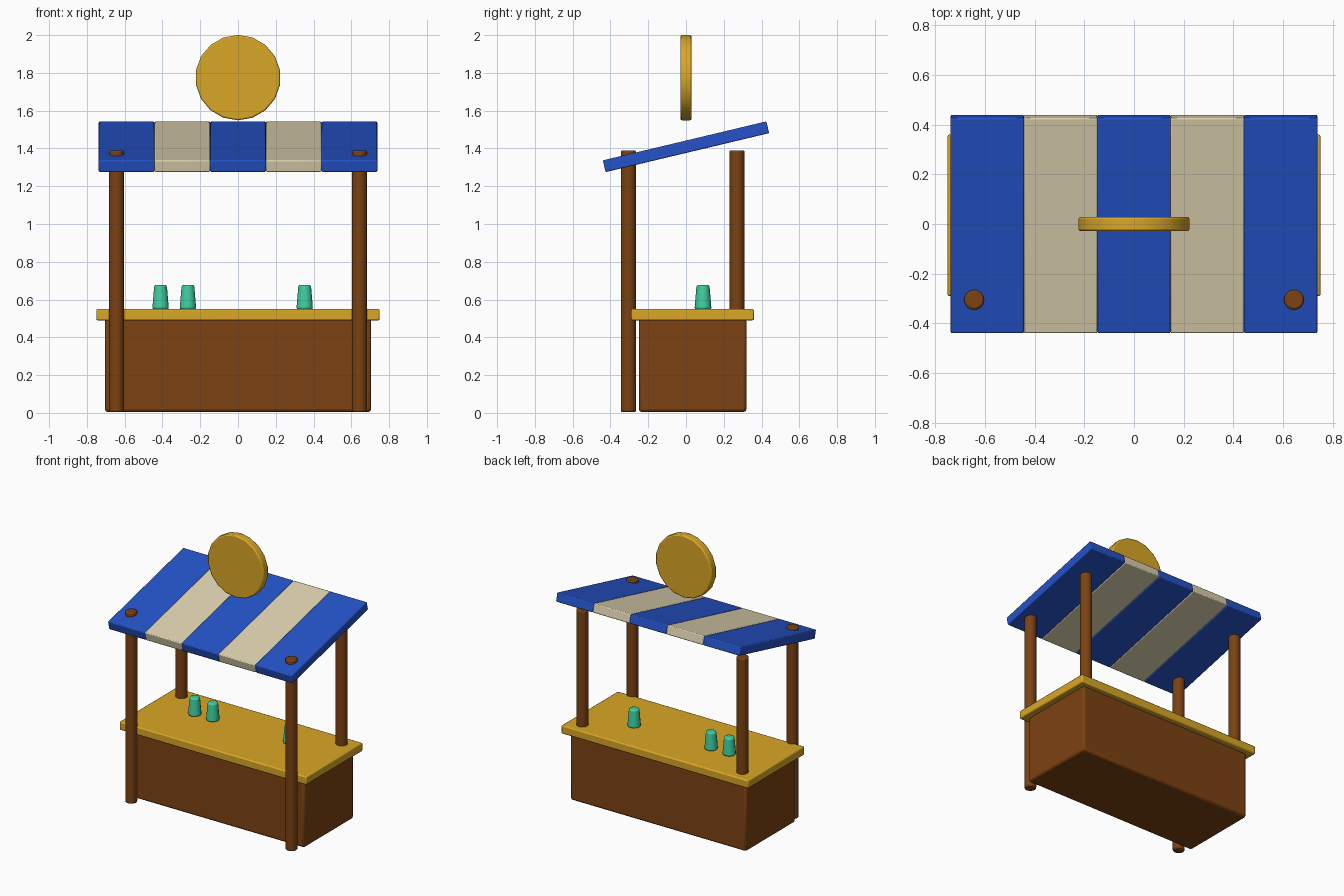
import bpy, math
from mathutils import Vector

cube = bpy.data.objects.get("Cube")
if cube:
    bpy.data.objects.remove(cube)


def material(name, rgb):
    m = bpy.data.materials.new(name)
    m.use_nodes = True
    m.diffuse_color = (*rgb, 1)
    m.node_tree.nodes["Principled BSDF"].inputs["Base Color"].default_value = (*rgb, 1)
    return m


WOOD = material("brown_wood", (0.20, 0.054, 0.006))
GOLD = material("gold", (0.70, 0.39, 0.02))
BLUE = material("blue_cloth", (0.018, 0.085, 0.58))
CREAM = material("cream_cloth", (0.72, 0.64, 0.43))
GREEN = material("green_glass", (0.05, 0.62, 0.36))


def finish(obj, name, mat, bevel):
    """Name, colour, bevel and smooth a part."""
    obj.name = obj.data.name = name
    obj.data.materials.append(mat)
    bpy.ops.object.transform_apply(location=False, rotation=False, scale=True)
    mod = obj.modifiers.new("soft_edges", 'BEVEL')
    mod.width = bevel
    mod.segments = 2
    mod.limit_method = 'ANGLE'
    mod.angle_limit = math.radians(35)
    bpy.ops.object.shade_smooth_by_angle(angle=math.radians(40))
    return obj


def box(name, low, high, mat, bevel):
    low, high = Vector(low), Vector(high)
    bpy.ops.mesh.primitive_cube_add(size=1, location=(low + high) / 2)
    obj = bpy.context.object
    obj.scale = high - low
    return finish(obj, name, mat, bevel)


def round_part(name, loc, r1, r2, depth, sides, mat, bevel, rot=(0, 0, 0)):
    bpy.ops.mesh.primitive_cone_add(vertices=sides, radius1=r1, radius2=r2,
                                    depth=depth, location=loc, rotation=rot)
    return finish(bpy.context.object, name, mat, bevel)


# Counter base and top
box("counter_base", (-0.705, -0.25, 0.005), (0.705, 0.32, 0.50), WOOD, 0.015)
box("counter_top", (-0.75, -0.29, 0.49), (0.75, 0.36, 0.55), GOLD, 0.008)

# Corner posts
for side, x in (("right", -0.643), ("left", 0.643)):
    for place, y in (("front", -0.305), ("back", 0.27)):
        round_part(f"{place}_{side}_post", (x, y, 0.697), 0.04, 0.04, 1.386, 16, WOOD, 0.008)

# Sloping striped awning
STRIPE = 0.295
for i in range(5):
    x = (i - 2) * STRIPE
    panel = box(f"awning_stripe_{i + 1}", (x - STRIPE / 2, -0.445, 1.377),
                (x + STRIPE / 2, 0.445, 1.441), CREAM if i % 2 else BLUE, 0.006)
    panel.rotation_euler.x = math.radians(13.4)

# Round sign above the awning
round_part("round_sign", (0, 0, 1.775), 0.226, 0.226, 0.058, 18, GOLD, 0.008,
           (math.radians(90), 0, 0))

# Cups standing upside down on the counter
for i, x in enumerate((-0.41, -0.265, 0.353)):
    round_part(f"cup_{i + 1}", (x, 0.09, 0.613), 0.045, 0.034, 0.13, 14, GREEN, 0.01)
